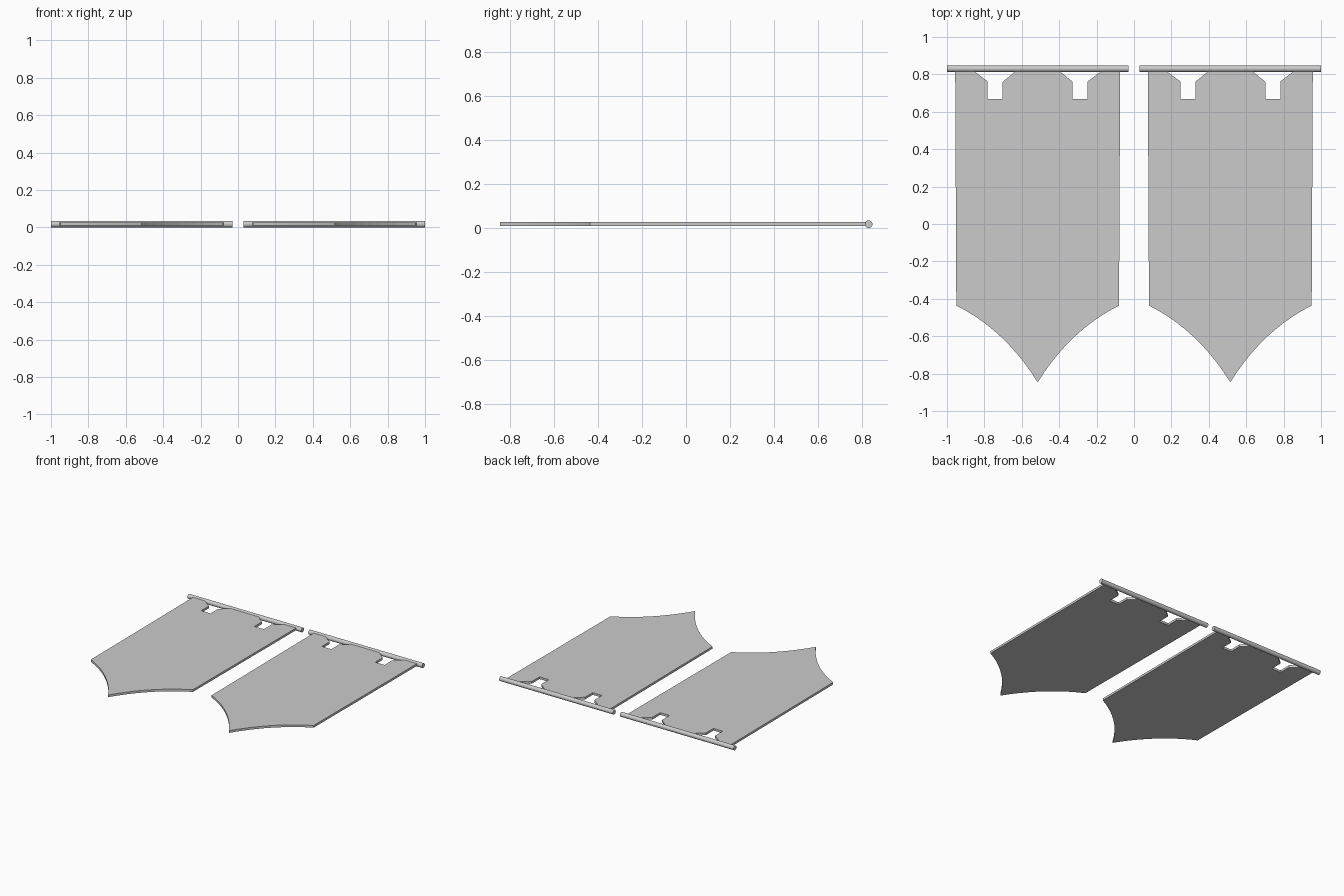
import bpy, bmesh, math

if "Cube" in bpy.data.objects:
    bpy.data.objects.remove(bpy.data.objects["Cube"])

ROD_Y, ROD_Z, ROD_R = 0.83, 0.0175, 0.0175
CLOTH_BOTTOM, CLOTH_TOP = 0.010, 0.027
CENTRE = 0.515


def bezier(a, c, b, n):
    return [tuple((1 - t) ** 2 * p + 2 * t * (1 - t) * q + t * t * r
                  for p, q, r in zip(a, c, b))
            for t in (i / n for i in range(n + 1))]


def make_rod(name, cx):
    bpy.ops.mesh.primitive_cylinder_add(vertices=16, radius=ROD_R, depth=0.97,
                                        location=(cx, ROD_Y, ROD_Z),
                                        rotation=(0, math.pi / 2, 0))
    rod = bpy.context.object
    rod.name = name
    bpy.ops.object.shade_smooth_by_angle()


def make_cloth(name, cx):
    # Left half outline: top centre, notch, outer tab, side, curved hem to the tip
    half = [(-0.112, 0.822), (-0.187, 0.76), (-0.187, 0.668), (-0.267, 0.668),
            (-0.267, 0.762), (-0.347, 0.822), (-0.441, 0.822)]
    half += bezier((-0.435, -0.436), (-0.175, -0.566), (0, -0.846), 10)
    outline = half + [(-x, y) for x, y in reversed(half[:-1])]
    bm = bmesh.new()
    face = bm.faces.new([bm.verts.new((x, y, CLOTH_BOTTOM)) for x, y in outline])
    ext = bmesh.ops.extrude_face_region(bm, geom=[face], use_keep_orig=True)
    top = [g for g in ext["geom"] if isinstance(g, bmesh.types.BMVert)]
    bmesh.ops.translate(bm, verts=top, vec=(0, 0, CLOTH_TOP - CLOTH_BOTTOM))
    bmesh.ops.recalc_face_normals(bm, faces=bm.faces)
    mesh = bpy.data.meshes.new(name)
    bm.to_mesh(mesh)
    bm.free()
    cloth = bpy.data.objects.new(name, mesh)
    cloth.location.x = cx
    bpy.context.collection.objects.link(cloth)


# Two identical hanging banners, laid flat side by side
for side, sign in (("left", -1), ("right", 1)):
    make_rod(side + "_rod", sign * CENTRE)
    make_cloth(side + "_banner_cloth", sign * CENTRE)
